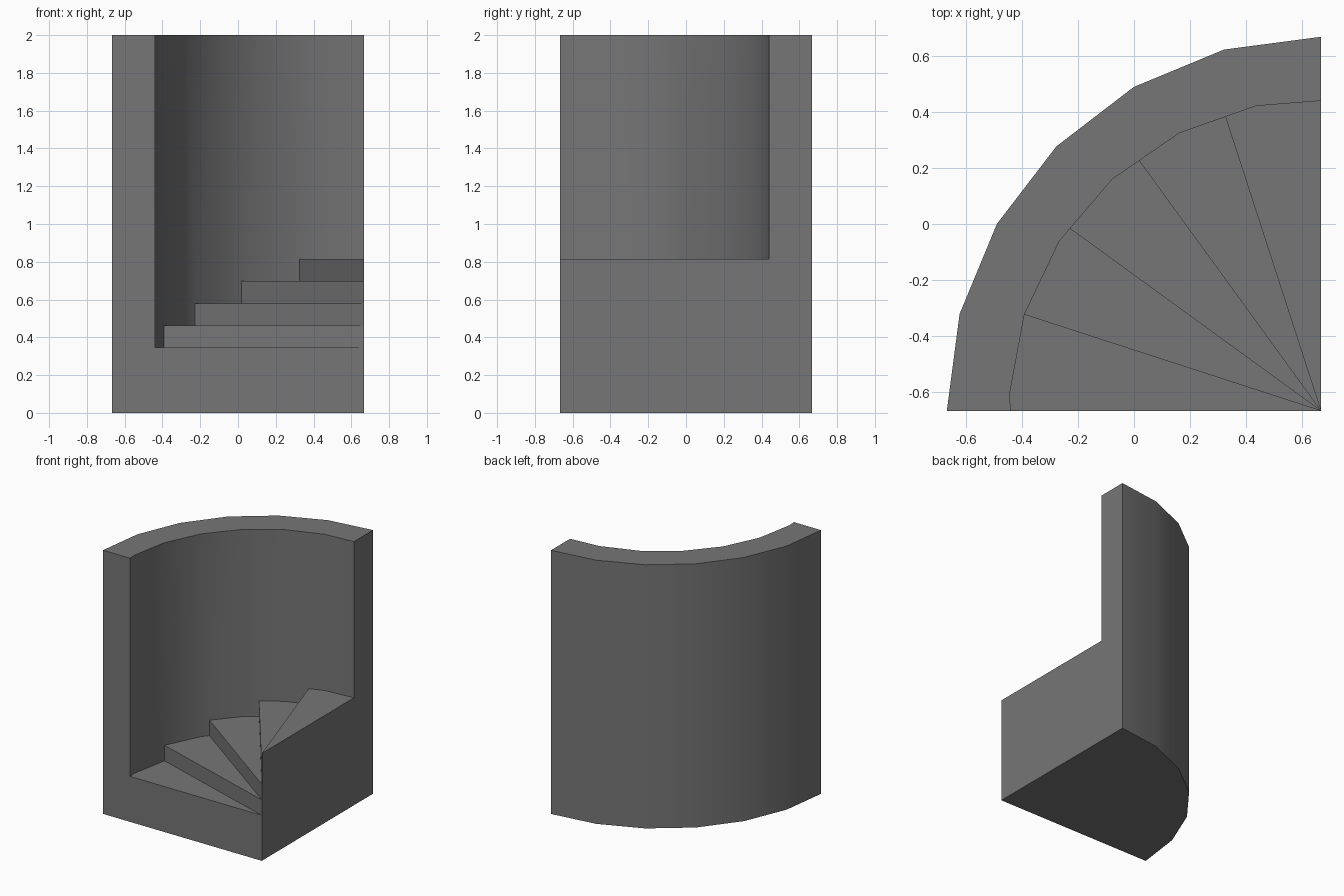
import bpy
import bmesh
from math import cos, sin, radians, floor

cube = bpy.data.objects.get("Cube")
if cube:
    bpy.data.objects.remove(cube, do_unlink=True)

CORNER = 0.666            # newel corner sits at (CORNER, -CORNER)
R_OUT, R_IN = 1.333, 1.111
TOP = 2.0
STEPS, TURN = 5, 18       # number of treads and degrees per tread
FACET, SHIFT = 15, 3      # wall facet size, offset of the inner facets
heights = [0.345 + 0.1175 * i for i in range(STEPS)]

bm = bmesh.new()
cache = {}


def vert(x, y, z):
    key = (round(x, 4), round(y, 4), round(z, 4))
    if key not in cache:
        cache[key] = bm.verts.new(key)
    return cache[key]


def polar(radius, angle, z):
    a = radians(angle)
    return vert(CORNER - radius * cos(a), -CORNER + radius * sin(a), z)


def apex(z):
    return vert(CORNER, -CORNER, z)


def outer(angle, z):
    return polar(R_OUT, angle, z)


def inner(angle, z):
    # point on the flat facet that contains this angle
    middle = SHIFT + FACET * floor((angle - SHIFT) / FACET) + FACET / 2
    chord = R_IN * cos(radians(FACET / 2)) / cos(radians(angle - middle))
    return polar(chord, angle, z)


outer_angles = list(range(0, 91, FACET))
inner_angles = [0] + list(range(SHIFT, 90, FACET)) + [90]
risers = [TURN * i for i in range(1, STEPS)]

# Outer wall, underside and rim
for a, b in zip(outer_angles, outer_angles[1:]):
    bm.faces.new([outer(a, 0), outer(b, 0), outer(b, TOP), outer(a, TOP)])
bm.faces.new([apex(0)] + [outer(a, 0) for a in outer_angles])
bm.faces.new([outer(a, TOP) for a in outer_angles]
             + [inner(a, TOP) for a in reversed(inner_angles)])

# Straight cut ends
low, high = heights[0], heights[-1]
bm.faces.new([outer(0, 0), apex(0), apex(low), inner(0, low),
              inner(0, TOP), outer(0, TOP)])
bm.faces.new([outer(90, 0), outer(90, TOP), inner(90, TOP), inner(90, high)]
             + [apex(z) for z in reversed(heights)] + [apex(0)])

# Treads and risers
for i, z in enumerate(heights):
    start, end = TURN * i, TURN * (i + 1)
    rim = sorted({start, end} | {a for a in inner_angles if start < a < end})
    bm.faces.new([apex(z)] + [inner(a, z) for a in rim])
    if i:
        below = heights[i - 1]
        bm.faces.new([apex(below), inner(start, below),
                      inner(start, z), apex(z)])

# Inner wall, its lower edge following the steps
for a, b in zip(inner_angles, inner_angles[1:]):
    level = sum(s <= a for s in risers)
    edge = [inner(a, heights[level])]
    for s in risers:
        if a < s <= b:
            edge += [inner(s, heights[level]), inner(s, heights[level + 1])]
            level += 1
    if b not in risers:
        edge.append(inner(b, heights[level]))
    bm.faces.new(edge + [inner(b, TOP), inner(a, TOP)])

bmesh.ops.recalc_face_normals(bm, faces=bm.faces[:])
mesh = bpy.data.meshes.new("spiral_stair_section")
bm.to_mesh(mesh)
bm.free()

# Stone colour
stone = bpy.data.materials.new("grey stone")
stone.use_nodes = True
colour = (0.18, 0.18, 0.18, 1)
stone.diffuse_color = colour
stone.node_tree.nodes["Principled BSDF"].inputs["Base Color"].default_value = colour
mesh.materials.append(stone)

stair = bpy.data.objects.new("spiral_stair_section", mesh)
bpy.context.collection.objects.link(stair)
bpy.ops.object.select_all(action='DESELECT')
stair.select_set(True)
bpy.context.view_layer.objects.active = stair
bpy.ops.object.shade_smooth_by_angle(angle=radians(30))
